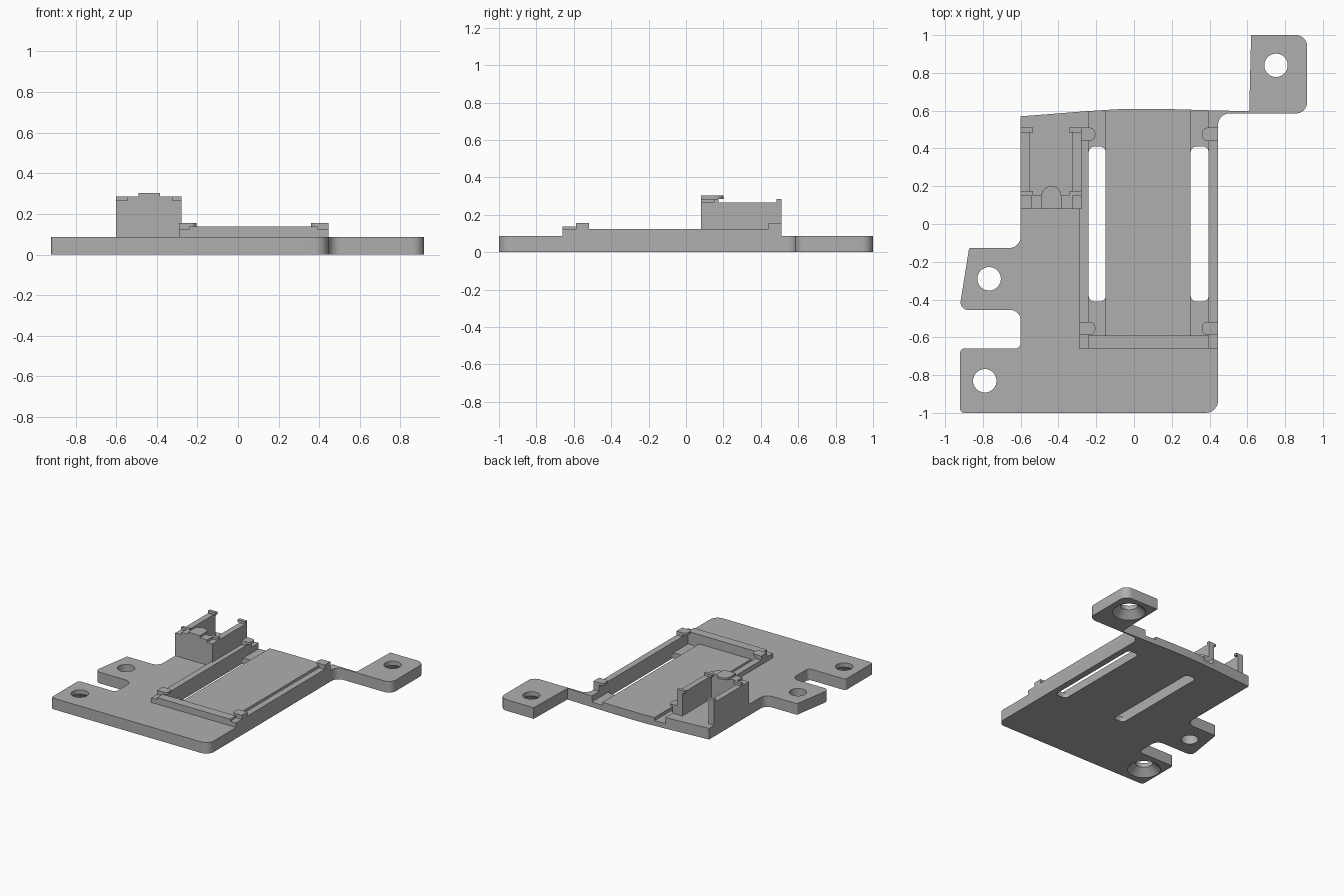
import bpy, bmesh, math
from mathutils import Vector

if "Cube" in bpy.data.objects:
    bpy.data.objects.remove(bpy.data.objects["Cube"], do_unlink=True)

grey = bpy.data.materials.new("plain_grey")
grey.use_nodes = True
grey.diffuse_color = (0.43, 0.43, 0.43, 1)
grey.node_tree.nodes["Principled BSDF"].inputs["Base Color"].default_value = grey.diffuse_color


def fillet(corners, steps=8):
    """Round each (x, y, radius) corner of a closed outline."""
    out = []
    for i, c in enumerate(corners):
        p, r = Vector(c[:2]), c[2]
        if r == 0:
            out.append(p)
            continue
        a = (Vector(corners[i - 1][:2]) - p).normalized()
        b = (Vector(corners[(i + 1) % len(corners)][:2]) - p).normalized()
        half = a.angle(b) / 2
        centre = p + (a + b).normalized() * (r / math.sin(half))
        start = p + a * (r / math.tan(half)) - centre
        end = p + b * (r / math.tan(half)) - centre
        sweep = start.angle(end)
        for k in range(steps + 1):
            t = k / steps
            w = (start * math.sin((1 - t) * sweep) + end * math.sin(t * sweep)) / math.sin(sweep)
            out.append(centre + w)
    return out


def finish(name, bm):
    bmesh.ops.recalc_face_normals(bm, faces=bm.faces)
    mesh = bpy.data.meshes.new(name)
    bm.to_mesh(mesh)
    bm.free()
    mesh.materials.append(grey)
    ob = bpy.data.objects.new(name, mesh)
    bpy.context.collection.objects.link(ob)
    return ob


def prism(name, corners, z0, z1):
    bm = bmesh.new()
    face = bm.faces.new([bm.verts.new((p.x, p.y, z0)) for p in fillet(corners)])
    top = bmesh.ops.extrude_face_region(bm, geom=[face])["geom"]
    verts = [v for v in top if isinstance(v, bmesh.types.BMVert)]
    bmesh.ops.translate(bm, verts=verts, vec=(0, 0, z1 - z0))
    return finish(name, bm)


def box(name, x0, x1, y0, y1, z0, z1, r=0):
    return prism(name, [(x0, y0, r), (x1, y0, r), (x1, y1, r), (x0, y1, r)], z0, z1)


def cone(name, x, y, r0, r1, z0, z1):
    bm = bmesh.new()
    bmesh.ops.create_cone(bm, cap_ends=True, segments=40, radius1=r0, radius2=r1, depth=z1 - z0)
    bmesh.ops.translate(bm, verts=bm.verts, vec=(x, y, (z0 + z1) / 2))
    return finish(name, bm)


def cut(target, cutter):
    cutter.hide_render = True
    mod = target.modifiers.new("cut", "BOOLEAN")
    mod.operation, mod.solver, mod.object = "DIFFERENCE", "EXACT", cutter
    bpy.context.view_layer.objects.active = target
    bpy.ops.object.modifier_apply(modifier=mod.name)
    bpy.data.objects.remove(cutter, do_unlink=True)


T = 0.087                        # plate thickness
RAIL, CLIP = 0.123, 0.155        # rail and clip tops
L0, L1, R1, R0 = -0.29, -0.24, 0.395, 0.445   # rail edges

# Base plate with mounting tabs
plate = prism("base_plate", [
    (-0.92, -1, 0.02), (R0, -1, 0.065), (R0, 0.585, 0.06), (0.917, 0.585, 0.06),
    (0.917, 1, 0.06), (0.62, 1, 0), (0.61, 0.597, 0), (0.4, 0.602, 0), (0.2, 0.608, 0),
    (0.05, 0.61, 0), (-0.08, 0.608, 0), (-0.24, 0.598, 0), (-0.6, 0.57, 0),
    (-0.6, -0.127, 0.06), (-0.873, -0.127, 0.01), (-0.925, -0.455, 0.04),
    (-0.6, -0.455, 0.055), (-0.6, -0.66, 0.03), (-0.92, -0.66, 0.02)], 0, T)

# Tray recess, side grooves and long slots
cut(plate, box("tray_cutter", L1, R1, -0.59, 0.8, 0.065, 0.2))
for x0, x1 in ((L1, -0.15), (0.30, R1)):
    cut(plate, box("groove_cutter", x0, x1, -0.59, 0.8, 0.04, 0.2))
    cut(plate, box("slot_cutter", x0, x1, -0.41, 0.41, -0.1, 0.2, 0.03))

# Screw holes, two of them countersunk underneath
for x, y, sunk in ((0.752, 0.84, True), (-0.79, -0.83, True), (-0.767, -0.29, False)):
    cut(plate, cone("hole_cutter", x, y, 0.062, 0.062, -0.1, 0.2))
    if sunk:
        cut(plate, cone("countersink_cutter", x, y, 0.125, 0.055, -0.005, 0.06))

# Rails around the tray
box("left_rail", R1, R0, -0.66, 0.51, T, RAIL)
box("right_rail", L0, L1, -0.66, 0.51, T, RAIL)
box("front_rail", L1, R1, -0.66, -0.59, T, 0.138)

# Corner clips: a post on the rail with a rounded lip over the tray
for side, outer, inner, tip in (("left", R0, R1, 0.36), ("right", L0, L1, -0.205)):
    for end, y in (("front", -0.553), ("back", 0.475)):
        y0, y1 = y - 0.035, y + 0.035
        box(f"{side}_{end}_clip_post", min(outer, inner), max(outer, inner), y0, y1, RAIL, 0.138)
        prism(f"{side}_{end}_clip_lip", [(outer, y0, 0), (tip, y0, 0.03), (tip, y1, 0.03),
                                         (outer, y1, 0)], 0.138, CLIP)

# Raised holder: front wall, two side walls and retaining lips
X0, X1, WALL = -0.6, -0.278, 0.265
box("holder_front_wall", X0, X1, 0.08, 0.15, T, WALL)
box("holder_front_cap", X0 + 0.055, X1 - 0.045, 0.08, 0.15, WALL, 0.285)
for side, x0, x1, lip0, lip1 in (("right", X0, X0 + 0.047, X0, X0 + 0.065),
                                 ("left", X1 - 0.047, X1, X1 - 0.065, X1)):
    box(f"holder_{side}_wall", x0, x1, 0.15, 0.51, T, WALL)
    box(f"holder_{side}_front_lip", lip0, lip1, 0.15, 0.175, WALL, 0.285)
    box(f"holder_{side}_back_lip", lip0, lip1, 0.485, 0.51, WALL, 0.285)

# Rounded latch tongue on the holder
prism("holder_tongue", [(-0.49, 0.08, 0), (-0.385, 0.08, 0), (-0.385, 0.2, 0.05),
                        (-0.49, 0.2, 0.05)], 0.285, 0.302)

# Smooth the rounded corners, keep the edges sharp
for ob in bpy.context.collection.objects:
    if ob.type == "MESH" and ob.data.materials and ob.data.materials[0] == grey:
        bpy.ops.object.select_all(action="DESELECT")
        ob.select_set(True)
        bpy.context.view_layer.objects.active = ob
        bpy.ops.object.shade_smooth_by_angle(angle=math.radians(30))
